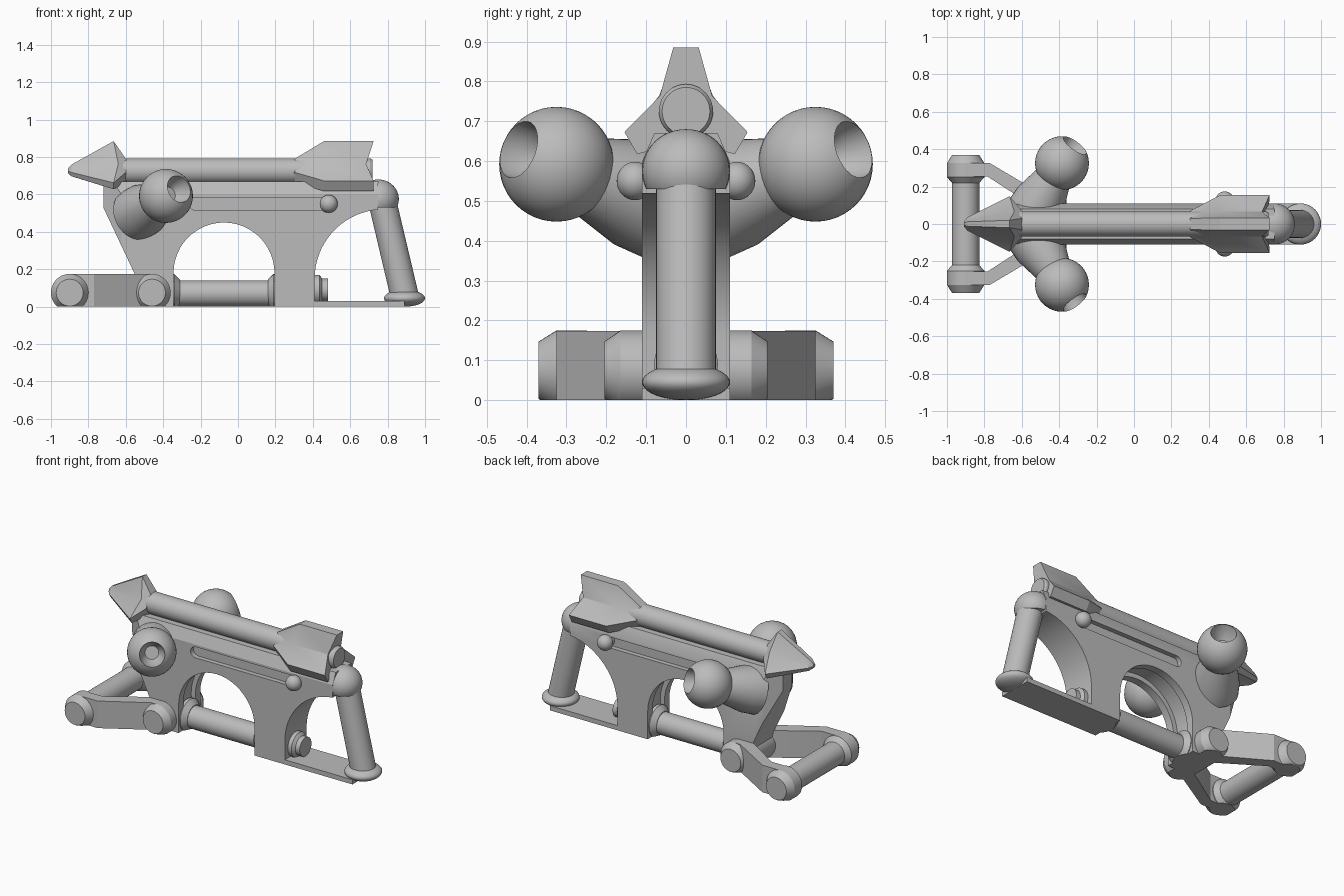
import bpy, bmesh, math
from mathutils import Vector

cube = bpy.data.objects.get("Cube")
if cube:
    bpy.data.objects.remove(cube)

grey = bpy.data.materials.new("plain grey")
grey.use_nodes = True
grey.diffuse_color = (0.5, 0.5, 0.5, 1)
grey.node_tree.nodes["Principled BSDF"].inputs["Base Color"].default_value = (0.5, 0.5, 0.5, 1)


def finish(bm, name, clip=None):
    """Optionally cut everything below a height, then make the object."""
    if clip is not None:
        geom = bm.verts[:] + bm.edges[:] + bm.faces[:]
        bmesh.ops.bisect_plane(bm, geom=geom, plane_co=(0, 0, clip), plane_no=(0, 0, -1), clear_outer=True)
        bmesh.ops.holes_fill(bm, edges=[e for e in bm.edges if e.is_boundary])
    bmesh.ops.recalc_face_normals(bm, faces=bm.faces)
    mesh = bpy.data.meshes.new(name)
    bm.to_mesh(mesh)
    bm.free()
    mesh.materials.append(grey)
    obj = bpy.data.objects.new(name, mesh)
    bpy.context.collection.objects.link(obj)
    smooth(obj)
    return obj


def smooth(obj):
    bpy.ops.object.select_all(action='DESELECT')
    obj.select_set(True)
    bpy.context.view_layer.objects.active = obj
    bpy.ops.object.shade_smooth_by_angle(angle=math.radians(28))


def loft(name, rings, clip=None):
    """Skin a list of equal-length rings and cap both ends."""
    bm = bmesh.new()
    rows = [[bm.verts.new(p) for p in ring] for ring in rings]
    n = len(rows[0])
    for a, b in zip(rows, rows[1:]):
        for i in range(n):
            j = (i + 1) % n
            bm.faces.new((a[i], a[j], b[j], b[i]))
    bm.faces.new(rows[0])
    bm.faces.new(rows[-1])
    return finish(bm, name, clip)


def prism(name, pts, axis, lo, hi):
    place = {'x': lambda p, d: (d, p[0], p[1]),
             'y': lambda p, d: (p[0], d, p[1]),
             'z': lambda p, d: (p[0], p[1], d)}[axis]
    return loft(name, [[place(p, d) for p in pts] for d in (lo, hi)])


def turned(name, start, end, profile, clip=None, n=40):
    """Round bar along a line; profile holds (fraction along, radius)."""
    a, b = Vector(start), Vector(end)
    q = (b - a).to_track_quat('Z', 'Y')
    rings = []
    for t, r in profile:
        rings.append([a.lerp(b, t) + q @ Vector((r * math.cos(k * math.tau / n),
                      r * math.sin(k * math.tau / n), 0)) for k in range(n)])
    return loft(name, rings, clip)


def ball(name, centre, size, clip=None):
    bm = bmesh.new()
    bmesh.ops.create_uvsphere(bm, u_segments=40, v_segments=24, radius=1)
    for v in bm.verts:
        v.co = Vector([c + s * p for c, s, p in zip(centre, size, v.co)])
    return finish(bm, name, clip)


def cut(obj, cutters):
    for c in cutters:
        c.hide_render = True
        mod = obj.modifiers.new("cut", 'BOOLEAN')
        mod.operation, mod.solver, mod.object = 'DIFFERENCE', 'EXACT', c
        bpy.context.view_layer.objects.active = obj
        bpy.ops.object.modifier_apply(modifier=mod.name)
        bpy.data.objects.remove(c)
    smooth(obj)


def arc(cx, cz, r, a0, a1, n=24):
    angles = [math.radians(a0 + (a1 - a0) * k / n) for k in range(n + 1)]
    return [(cx + r * math.cos(a), cz + r * math.sin(a)) for a in angles]


# Main frame with an arch, a curved rear and bevelled top edges
outline = [(-0.72, 0.67), (-0.72, 0.53), (-0.55, 0.17), (-0.52, 0), (-0.345, 0)]
outline += arc(-0.075, 0.18, 0.27, 180, 0)
outline += [(0.195, 0), (0.41, 0)] + arc(0.78, 0.15, 0.37, 180, 95) + [(0.75, 0.67)]
frame = prism("frame", outline, 'y', -0.11, 0.11)
cutters = [prism("arch_groove", arc(-0.075, 0.18, 0.3, 0, 360, 48)[:-1], 'y', -0.06, 0.06)]
for s in (1, -1):
    cutters.append(prism("nose_bevel", [(-0.62, s * 0.112), (-0.73, s * 0.04), (-0.8, s * 0.2), (-0.62, s * 0.2)], 'z', -0.1, 0.9))
    cutters.append(prism("top_bevel", [(s * 0.112, 0.595), (s * 0.075, 0.68), (s * 0.2, 0.7), (s * 0.2, 0.595)], 'x', -0.9, 0.9))
    slot = arc(0.47, 0.55, 0.035, -90, 90, 10) + arc(-0.225, 0.55, 0.035, 90, 270, 10)
    cutters.append(prism("slot", slot, 'y', s * 0.08, s * 0.2))
cut(frame, cutters)

# Lower bar, flanges, rear hub and base strip
turned("lower_bar", (-0.4, 0, 0.07), (0.3, 0, 0.07), [(0, 0.07), (1, 0.07)])
for name, x0, x1 in (("front_flange", -0.36, -0.31), ("rear_flange", 0.21, 0.16)):
    turned(name, (x0, 0, 0.075), (x1, 0, 0.075), [(0, 0.1), (0.4, 0.1), (1, 0.07)], clip=0)
turned("rear_hub", (0.38, 0, 0.09), (0.48, 0, 0.09), [(0, 0.08), (0.55, 0.08), (0.7, 0.06), (1, 0.06)])
prism("base_strip", [(0.38, -0.11), (0.89, -0.11), (0.89, 0.11), (0.38, 0.11)], 'z', 0, 0.03)

# Rear strut with its joint and foot
ball("strut_joint", (0.75, 0, 0.575), (0.11, 0.11, 0.105), clip=0.53)
turned("rear_strut", (0.765, 0, 0.59), (0.895, 0, 0.04), [(0, 0.075), (1, 0.075)])
ball("rear_foot", (0.89, 0, 0.045), (0.11, 0.11, 0.045))

# Front crossbar, hinge hub and link arms
turned("front_crossbar", (-0.9, -0.3, 0.075), (-0.9, 0.3, 0.075), [(0, 0.073), (1, 0.073)])
for s, side in ((1, "left"), (-1, "right")):
    turned(side + "_crossbar_cap", (-0.9, s * 0.22, 0.075), (-0.9, s * 0.37, 0.075),
           [(0, 0.073), (0.2, 0.1), (0.7, 0.1), (1, 0.072)], clip=0)
    turned(side + "_hinge", (-0.46, 0, 0.075), (-0.46, s * 0.205, 0.075),
           [(0, 0.1), (0.8, 0.1), (1, 0.072)], clip=0)
    arm = [(-0.9, 0.325), (-0.77, 0.325), (-0.5, 0.165), (-0.46, 0.165), (-0.46, 0.08),
           (-0.53, 0.09), (-0.785, 0.255), (-0.9, 0.255)]
    prism(side + "_link_arm", [(x, s * y) for x, y in arm], 'z', 0, 0.174)

    # Side pod: tapered arm and hollowed ball
    centre = Vector((-0.385, s * 0.325, 0.592))
    turned(side + "_pod_arm", (-0.54, s * 0.06, 0.495), centre, [(0, 0.145), (0.25, 0.14), (0.8, 0.09)])
    pod = ball(side + "_pod", centre, (0.144, 0.144, 0.144))
    aim = Vector((0.062, s * 0.085, 0.033)).normalized()
    cut(pod, [turned("pod_bore", centre + aim * 0.03, centre + aim * 0.2, [(0, 0.04), (0.25, 0.065), (1, 0.088)])])

    # Cocking knob in the side slot
    turned(side + "_knob_stem", (0.485, s * 0.07, 0.55), (0.485, s * 0.13, 0.55), [(0, 0.034), (1, 0.034)])
    ball(side + "_knob", (0.485, s * 0.128, 0.55), (0.048, 0.046, 0.048))


# Bolt: shaft, three-edged head and three tail fins
def star(x_tip, r_tip, half, x_root, r_root):
    ring = []
    for k in range(3):
        a = math.radians(90 + 120 * k)
        out, along = Vector((0, math.cos(a), math.sin(a))), Vector((0, -math.sin(a), math.cos(a)))
        for w in (-half, half):
            ring.append(Vector((x_tip, 0, 0.725)) + out * r_tip + along * w)
        b = a + math.radians(60)
        ring.append(Vector((x_root, 0, 0.725 + r_root * math.sin(b))) + Vector((0, r_root * math.cos(b), 0)))
    return ring


turned("bolt_shaft", (-0.65, 0, 0.725), (0.72, 0, 0.725), [(0, 0.068), (0.99, 0.068), (1, 0.06)])
loft("bolt_head", [star(-0.91, 0.012, 0.006, -0.91, 0.012), star(-0.89, 0.035, 0.012, -0.89, 0.028),
                   star(-0.665, 0.16, 0.02, -0.64, 0.078), star(-0.6, 0.066, 0.03, -0.6, 0.062)])
loft("bolt_fins", [star(0.3, 0.064, 0.03, 0.32, 0.06), star(0.46, 0.16, 0.032, 0.42, 0.076),
                   star(0.725, 0.16, 0.032, 0.685, 0.076)])
